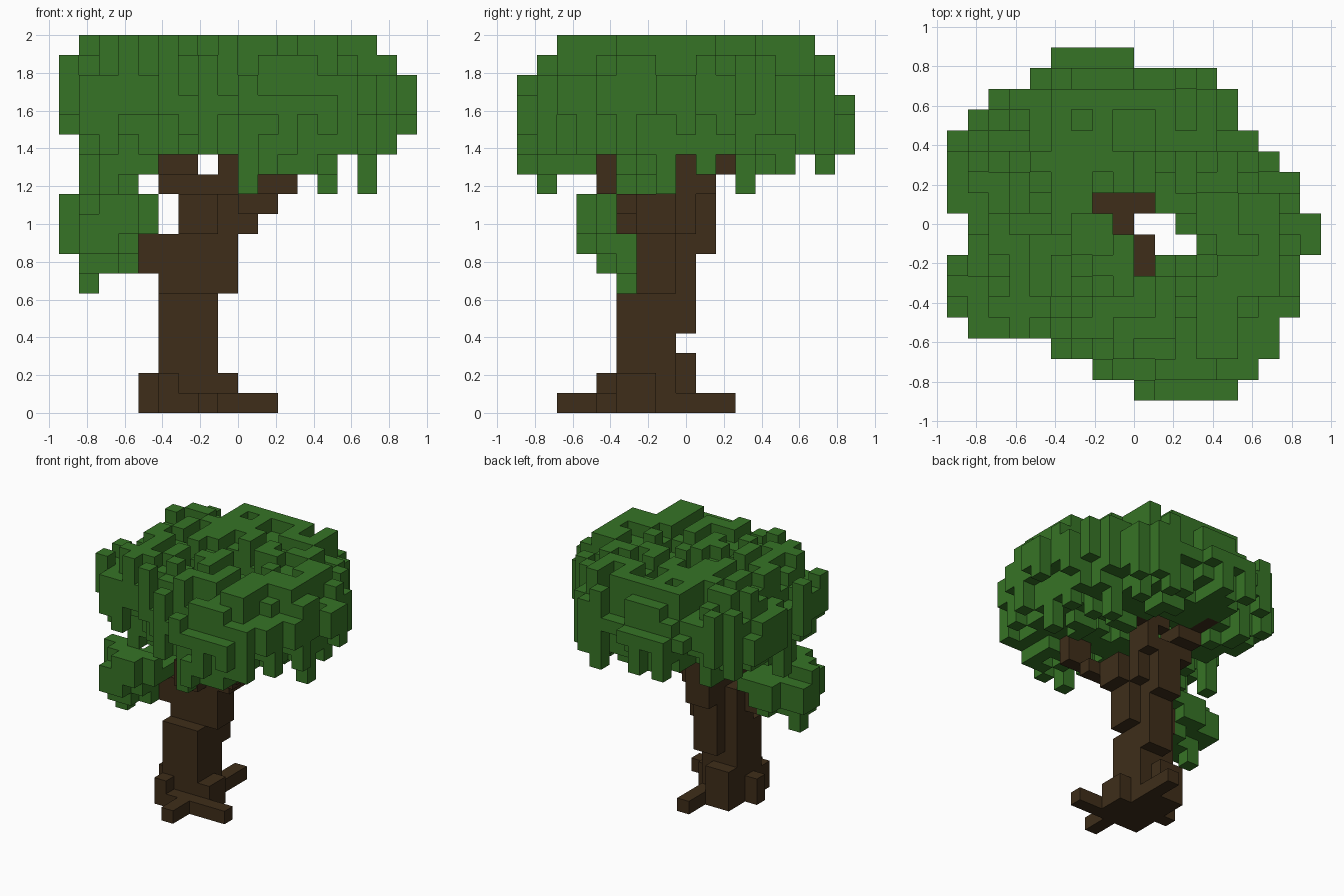
import bpy
import bmesh
import random
from mathutils import Vector

cube = bpy.data.objects.get("Cube")
if cube:
    bpy.data.objects.remove(cube, do_unlink=True)

random.seed(7)
UNIT = 2 / 19                       # edge length of one block
ORIGIN = Vector((-9 * UNIT, -8.5 * UNIT, 0))


def material(name, rgb):
    mat = bpy.data.materials.new(name)
    mat.use_nodes = True
    mat.diffuse_color = (*rgb, 1)
    bsdf = next(n for n in mat.node_tree.nodes if n.type == 'BSDF_PRINCIPLED')
    bsdf.inputs["Base Color"].default_value = (*rgb, 1)
    bsdf.inputs["Roughness"].default_value = 1
    return mat


def block(x0, x1, y0, y1, z0, z1):
    """All cells of a box, inclusive cell numbers."""
    return {(x, y, z) for x in range(x0, x1 + 1)
            for y in range(y0, y1 + 1) for z in range(z0, z1 + 1)}


def build(name, cells, solid, mat):
    """Make the outer faces of a group of blocks."""
    bm = bmesh.new()
    for cell in sorted(cells):
        for axis in range(3):
            for side in (0, 1):
                step = [0, 0, 0]
                step[axis] = side * 2 - 1
                if tuple(c + s for c, s in zip(cell, step)) in solid:
                    continue
                ring = []
                for a, b in ((0, 0), (1, 0), (1, 1), (0, 1)):
                    p = Vector(cell)
                    p[axis] += side
                    p[(axis + 1) % 3] += a
                    p[(axis + 2) % 3] += b
                    ring.append(bm.verts.new(ORIGIN + p * UNIT))
                bm.faces.new(ring if side else ring[::-1])
    bmesh.ops.remove_doubles(bm, verts=bm.verts, dist=UNIT / 100)
    mesh = bpy.data.meshes.new(name)
    bm.to_mesh(mesh)
    bm.free()
    mesh.materials.append(mat)
    bpy.context.collection.objects.link(bpy.data.objects.new(name, mesh))


# Roots: a small foot with three separate arms
roots = block(5, 7, 4, 7, 0, 0) | block(4, 4, 6, 6, 0, 1) | block(8, 8, 4, 6, 0, 0)
roots |= block(7, 7, 2, 3, 0, 0) | block(9, 10, 4, 4, 0, 0) | block(7, 7, 8, 10, 0, 0)
roots |= block(5, 5, 4, 4, 1, 1) | block(8, 8, 5, 6, 1, 1) | block(5, 6, 8, 8, 0, 2)

# Trunk: slim below, leaning to the left and back higher up
trunk = block(5, 7, 5, 7, 1, 5) | block(6, 7, 8, 8, 4, 8)
trunk |= block(5, 8, 6, 7, 6, 8) | block(6, 7, 5, 5, 9, 10)
trunk |= block(6, 8, 6, 8, 9, 10) | block(6, 7, 9, 9, 8, 10) | block(6, 8, 8, 8, 11, 11)

# Branches, ending inside the hollow of the crown
branches = block(4, 4, 6, 6, 7, 8) | block(9, 9, 6, 7, 9, 10)
branches |= block(9, 10, 5, 5, 10, 10) | block(10, 11, 4, 4, 11, 12)
branches |= block(5, 6, 8, 9, 11, 11) | block(5, 6, 9, 10, 12, 12) | block(5, 5, 10, 12, 13, 14)
branches |= block(7, 8, 9, 9, 11, 11) | block(8, 8, 8, 9, 12, 13) | block(7, 12, 9, 9, 13, 13)
branches |= block(12, 12, 9, 10, 14, 14)
wood = roots | trunk | branches

# Crown: outline per row from front to back, as first and last cell
ROWS = [(9, 13), (7, 14), (5, 15), (1, 15), (0, 16), (0, 16), (0, 16), (1, 17), (1, 17),
        (0, 16), (0, 16), (0, 15), (0, 14), (1, 13), (2, 13), (4, 12), (5, 8)]
GAPS = {(9, 8), (10, 8), (10, 7), (11, 7), (7, 9), (8, 9), (9, 9), (8, 8), (9, 7), (9, 6)}
# Lowest and highest block choices by distance from the rim
LOW = [(13, 14, 15, 15), (12, 13, 13, 14), (12, 12, 13), (12, 13, 13), (13, 14, 15), (15,)]
TOP = [(15, 16, 16, 17), (16, 17, 18, 18), (16, 17, 17, 18, 18, 18)]


def inside(x, y):
    return 0 <= y < len(ROWS) and ROWS[y][0] <= x <= ROWS[y][1]


def rim_distance(x, y):
    n = 1
    while all(inside(x + n * a, y + n * b) for a in (-1, 0, 1) for b in (-1, 0, 1)):
        n += 1
    return n - 1


crown = set()
for y, (first, last) in enumerate(ROWS):
    for x in range(first, last + 1):
        if (x, y) in GAPS:
            continue
        d = rim_distance(x, y)
        low = random.choice(LOW[min(d, 5)])
        top = random.choice(TOP[min(d, 2)])
        if not (1 <= x <= 15 and 2 <= y <= 14):
            top = min(top, 17)
        if x == 17 or y in (0, 16):
            top = min(top, 16)
        if x in (0, 5, 6, 7, 8, 14, 16, 17) or y in (4, 8, 10, 14, 16):
            low = max(low, 13)
        if x in (0, 17):
            low = max(low, 14)
        crown |= block(x, x, y, y, low, top)

# Hanging tufts below the crown
for x, y in ((9, 1), (13, 11), (15, 7), (1, 7), (2, 5), (3, 6)):
    crown |= block(x, x, y, y, 11, 13)
for x, y in ((10, 0), (12, 2), (11, 3), (4, 5), (12, 13), (11, 15)):
    crown |= block(x, x, y, y, 12, 13)

# Raised corners around the rim
for x, y in ((1, 11), (2, 12), (3, 3), (5, 2), (8, 2), (13, 3), (15, 7), (12, 14), (7, 14)):
    crown |= block(x, x, y, y, 16, 18)
for x, y in ((0, 4), (16, 9), (11, 15), (10, 1)):
    crown |= block(x, x, y, y, 16, 17)
crown |= block(16, 16, 5, 5, 13, 15) | block(7, 7, 16, 16, 13, 15)
crown -= wood

# Side tuft on the low branch
tuft = block(1, 3, 4, 6, 8, 9) | block(0, 0, 5, 6, 8, 9) | block(1, 2, 3, 3, 8, 9)
tuft |= block(2, 3, 3, 4, 9, 10) | block(4, 4, 4, 6, 9, 9) | block(2, 4, 7, 7, 9, 9)
tuft |= block(0, 1, 5, 5, 10, 10) | block(1, 4, 4, 4, 10, 10) | block(2, 3, 7, 7, 8, 8)
tuft |= block(1, 2, 4, 5, 7, 7) | block(3, 3, 5, 6, 7, 7) | block(1, 1, 5, 5, 6, 6)
tuft -= wood

bark = material("bark brown", (0.049, 0.027, 0.010))
leaf = material("leaf green", (0.037, 0.174, 0.019))
solid = wood | crown | tuft
build("trunk_and_branches", wood, solid, bark)
build("leaf_crown", crown, solid, leaf)
build("side_leaf_tuft", tuft, solid, leaf)
